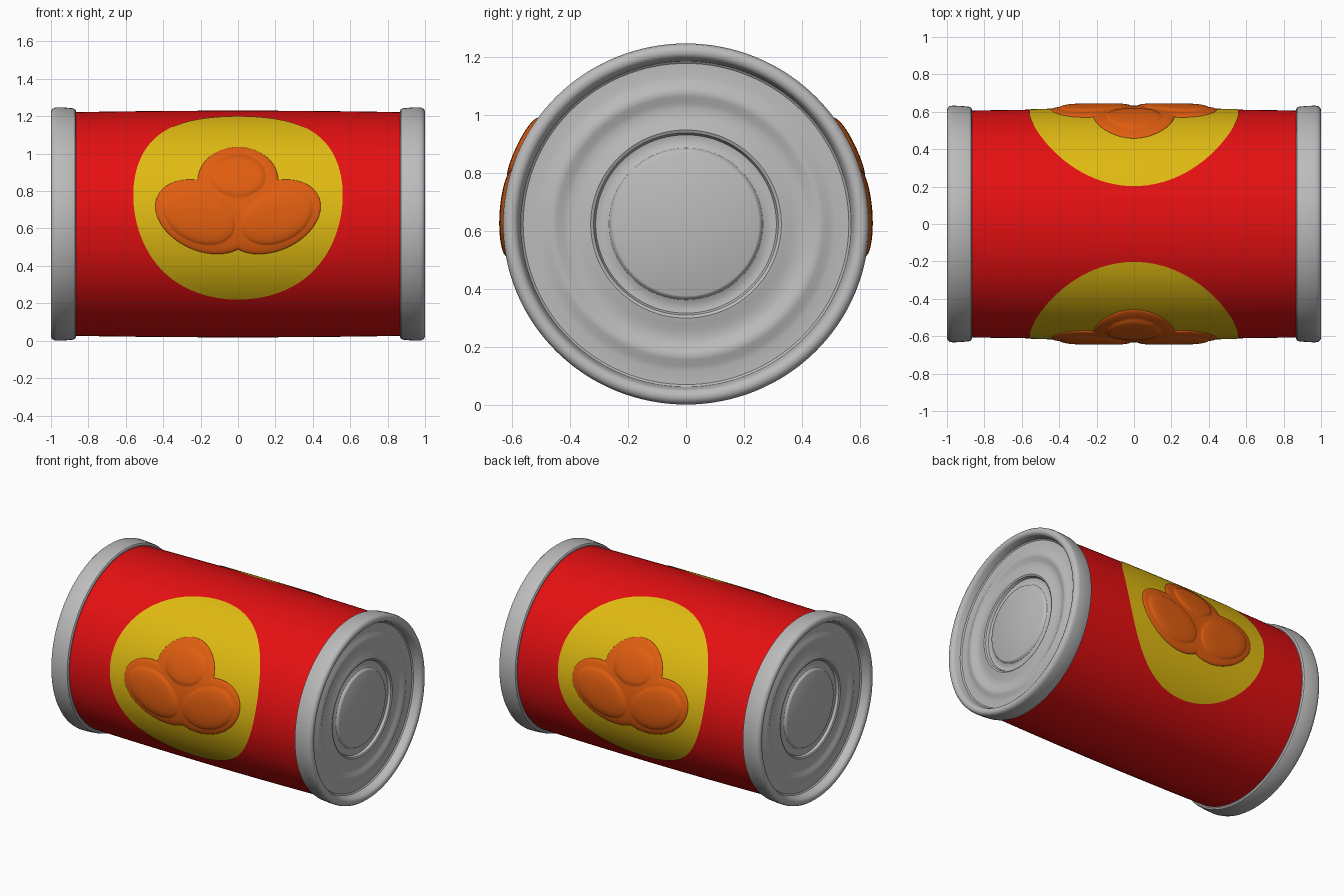
import bpy, bmesh, math
from mathutils import Vector

if "Cube" in bpy.data.objects:
    bpy.data.objects.remove(bpy.data.objects["Cube"])

Z0 = 0.624          # height of the can's axis
Y_SCALE = 1.014     # can is very slightly wider than tall
SEG = 128


def material(name, rgb):
    m = bpy.data.materials.new(name)
    m.diffuse_color = (*rgb, 1)
    m.use_nodes = True
    m.node_tree.nodes["Principled BSDF"].inputs["Base Color"].default_value = m.diffuse_color
    return m


RED = material("red", (0.78, 0.005, 0.006))
YELLOW = material("yellow", (0.74, 0.49, 0.006))
ORANGE = material("orange", (0.74, 0.11, 0.005))
GREY = material("grey metal", (0.50, 0.50, 0.50))


def body_radius(x):
    return 0.598 + 0.008 * (1 - (x / 0.87) ** 2)


def on_can(x, angle, r, side=-1):
    """Point at an angle above the horizontal, on the front (-1) or back (1)."""
    return Vector((x, side * Y_SCALE * r * math.cos(angle), Z0 + r * math.sin(angle)))


def grid_object(name, rows, mat, sharp=35):
    """Skin rows of points, each row closed into a loop."""
    bm = bmesh.new()
    vs = [[bm.verts.new(p) for p in row] for row in rows]
    n = len(rows[0])
    for a, b in zip(vs, vs[1:]):
        for i in range(n):
            j = (i + 1) % n
            bm.faces.new((a[i], a[j], b[j], b[i]))
    bmesh.ops.remove_doubles(bm, verts=bm.verts, dist=1e-5)
    bm.normal_update()
    c = Vector((0, 0, Z0))
    if sum(f.normal.dot(f.calc_center_median() - c) * f.calc_area() for f in bm.faces) < 0:
        bmesh.ops.reverse_faces(bm, faces=bm.faces)
    me = bpy.data.meshes.new(name)
    bm.to_mesh(me)
    bm.free()
    me.materials.append(mat)
    ob = bpy.data.objects.new(name, me)
    bpy.context.collection.objects.link(ob)
    bpy.ops.object.select_all(action='DESELECT')
    ob.select_set(True)
    bpy.context.view_layer.objects.active = ob
    bpy.ops.object.shade_smooth_by_angle(angle=math.radians(sharp))
    return ob


def lathe(name, profile, mat, flip=1):
    rows = [[on_can(flip * x, 2 * math.pi * i / SEG, r) for i in range(SEG)]
            for x, r in profile]
    return grid_object(name, rows, mat)


# Paper-wrapped body
lathe("can_body", [(x, body_radius(x)) for x in (-0.88 + 0.08 * k for k in range(23))], RED)

# Rolled rims with recessed, ribbed ends
END = [(0.868, 0.585), (0.866, 0.605), (0.872, 0.615), (0.885, 0.619), (0.93, 0.623),
       (0.97, 0.624), (0.985, 0.621), (0.995, 0.613), (1.0, 0.602), (0.999, 0.588),
       (0.992, 0.577), (0.98, 0.571), (0.945, 0.563), (0.938, 0.555), (0.938, 0.51),
       (0.942, 0.49), (0.952, 0.47), (0.955, 0.455), (0.952, 0.44), (0.942, 0.42),
       (0.938, 0.40), (0.940, 0.37), (0.948, 0.345), (0.952, 0.325), (0.947, 0.315),
       (0.930, 0.308), (0.927, 0.295), (0.930, 0.275), (0.936, 0.262), (0.950, 0.254),
       (0.953, 0.248), (0.953, 0.0)]
for label, s in (("right", 1), ("left", -1)):
    lathe("can_end_" + label, END, GREY, s)

# Bean shapes: centre x, centre z, outer half axes, inner half axes, tilt
BEANS = [(0, 0.86, 0.215, 0.183, 0.145, 0.11, 0),
         (-0.185, 0.663, 0.27, 0.185, 0.20, 0.135, -25),
         (0.185, 0.663, 0.27, 0.185, 0.20, 0.135, 25)]
CX, CZ = 0, 0.70


def local(x, z, tilt):
    t = math.radians(tilt)
    return x * math.cos(t) + z * math.sin(t), -x * math.sin(t) + z * math.cos(t)


def outline(theta):
    """Farthest distance from the cluster centre to the joined bean outline."""
    best = 0
    for bx, bz, a, b, _, _, tilt in BEANS:
        ox, oz = local(CX - bx, CZ - bz, tilt)
        dx, dz = local(math.cos(theta), math.sin(theta), tilt)
        A = (dx / a) ** 2 + (dz / b) ** 2
        B = ox * dx / a ** 2 + oz * dz / b ** 2
        D = B * B - A * ((ox / a) ** 2 + (oz / b) ** 2 - 1)
        if D >= 0:
            best = max(best, (-B + math.sqrt(D)) / A)
    return best


def bean_height(x, z, t):
    h = 0.005 + 0.013 * math.sqrt(max(0, 1 - t ** 10))
    bump = 0
    for bx, bz, _, _, a, b, tilt in BEANS:
        # inner mound shifts toward the upper rows as drawn
        cx = bx * 1.13
        cz = bz + 0.02 if bx == 0 else bz
        u, w = local(x - cx, z - cz, tilt)
        e = (u / a) ** 2 + (w / b) ** 2
        if e < 1:
            bump = max(bump, 0.013 * math.sqrt(1 - e ** 2))
    return h + bump


for where, side in (("front", -1), ("back", 1)):
    # Round yellow patch wrapped over the body
    rows = []
    for k in range(25):
        t = k / 24
        row = []
        for i in range(SEG):
            th = 2 * math.pi * i / SEG
            x = 0.56 * t * math.cos(th)
            ang = math.radians(14.7 + 56.2 * t * math.sin(th))
            row.append(on_can(x, ang, body_radius(x) + 0.004, side))
        rows.append(row)
    grid_object("yellow_patch_" + where, rows, YELLOW)

    # Raised cluster of three beans
    rays, rings = 180, 44
    rows = []
    for k in range(rings + 1):
        t = math.sin(k / rings * math.pi / 2)
        row = []
        for i in range(rays):
            th = 2 * math.pi * (i + 0.5) / rays
            d = outline(th) * t
            x, z = CX + d * math.cos(th), CZ + d * math.sin(th)
            r = body_radius(x) + bean_height(x, z, t)
            row.append(on_can(x, math.asin((z - Z0) / 0.622), r, side))
        rows.append(row)
    grid_object("bean_cluster_" + where, rows, ORANGE, 60)
